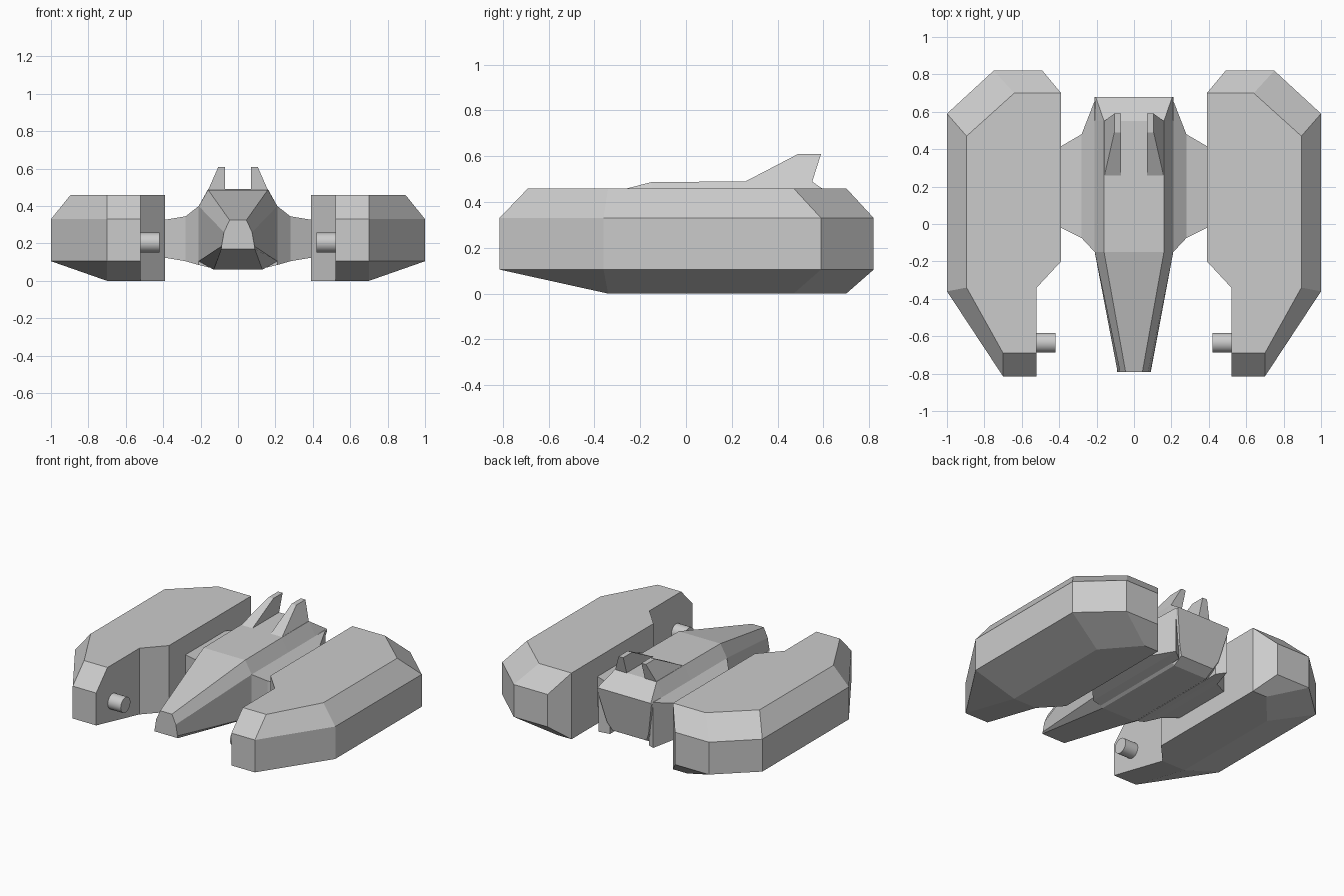
import bpy, bmesh
from math import pi

if "Cube" in bpy.data.objects:
    bpy.data.objects.remove(bpy.data.objects["Cube"])


def loft(name, rings, mirror=True):
    """Join rings of equal point count with flat faces and cap both ends."""
    bm = bmesh.new()
    rows = [[bm.verts.new(p) for p in ring] for ring in rings]
    n = len(rows[0])
    for a, b in zip(rows, rows[1:]):
        for i in range(n):
            j = (i + 1) % n
            bm.faces.new((a[i], a[j], b[j], b[i]))
    bm.faces.new(rows[0][::-1])
    bm.faces.new(rows[-1])
    bmesh.ops.remove_doubles(bm, verts=bm.verts, dist=0.002)
    bmesh.ops.recalc_face_normals(bm, faces=bm.faces)
    mesh = bpy.data.meshes.new(name)
    bm.to_mesh(mesh)
    bm.free()
    obj = bpy.data.objects.new(name, mesh)
    bpy.context.collection.objects.link(obj)
    if mirror:
        add_mirror(obj)
    return obj


def add_mirror(obj):
    # Mirror across the world centre line
    mod = obj.modifiers.new("Mirror", 'MIRROR')
    mod.use_mirror_merge = False


def level(outline, z):
    return [(x, y, z) for x, y in outline]


# Side pods: plan outlines stacked from bottom to top
full = [(.39, .70), (.49, .82), (.75, .82), (1, .59), (1, -.36),
        (.70, -.815), (.52, -.815), (.52, -.34), (.39, -.20)]
top = [(.39, .70), (.39, .70), (.64, .70), (.895, .47), (.895, -.34),
       (.70, -.69), (.52, -.69), (.52, -.34), (.39, -.20)]
bottom = [(.39, .70), (.39, .70), (.50, .70), (.70, .47), (.70, -.34),
          (.70, -.34), (.52, -.34), (.52, -.34), (.39, -.20)]
loft("side_pod", [level(bottom, 0), level(full, .105),
                  level(full, .33), level(top, .46)])

# Fuselage: half cross-sections from nose to tail, mirrored into closed rings
sections = [
    [(.09, -.79, .17), (.088, -.79, .185), (.075, -.79, .26), (.045, -.79, .325)],
    [(.13, -.15, .06), (.21, -.15, .105), (.21, -.15, .40), (.16, -.15, .487)],
    [(.13, .25, .06), (.21, .25, .105), (.21, .25, .40), (.16, .25, .49)],
    [(.13, .55, .06), (.19, .55, .105), (.21, .55, .40), (.16, .55, .49)],
    [(.13, .62, .10), (.16, .64, .16), (.21, .68, .39), (.205, .68, .40)],
]
loft("fuselage", [s + [(-x, y, z) for x, y, z in reversed(s)] for s in sections],
     mirror=False)

# Struts: tapering rectangles (x, front y, back y, low z, high z)
strut = [(.15, -.15, .62, .07, .40), (.21, -.15, .66, .085, .40),
         (.28, -.075, .48, .105, .345), (.40, -.015, .41, .125, .325)]
loft("strut", [[(x, y0, z0), (x, y1, z0), (x, y1, z1), (x, y0, z1)]
               for x, y0, y1, z0, z1 in strut])

# Tail fins
loft("tail_fin", [
    level([(.07, .25), (.16, .25), (.16, .55), (.07, .55)], .485),
    level([(.07, .49), (.105, .49), (.105, .59), (.07, .59)], .61)])

# Inward-pointing stubs near the pod fronts
bpy.ops.mesh.primitive_cylinder_add(vertices=24, radius=.053, depth=.13,
                                    location=(0, 0, 0), rotation=(0, pi / 2, 0))
stub = bpy.context.object
stub.name = "pod_stub"
bpy.ops.object.transform_apply(location=False, rotation=True, scale=False)
for v in stub.data.vertices:
    v.co.x += .485
    v.co.y -= .635
    v.co.z += .205
bpy.ops.object.shade_smooth_by_angle()
add_mirror(stub)
